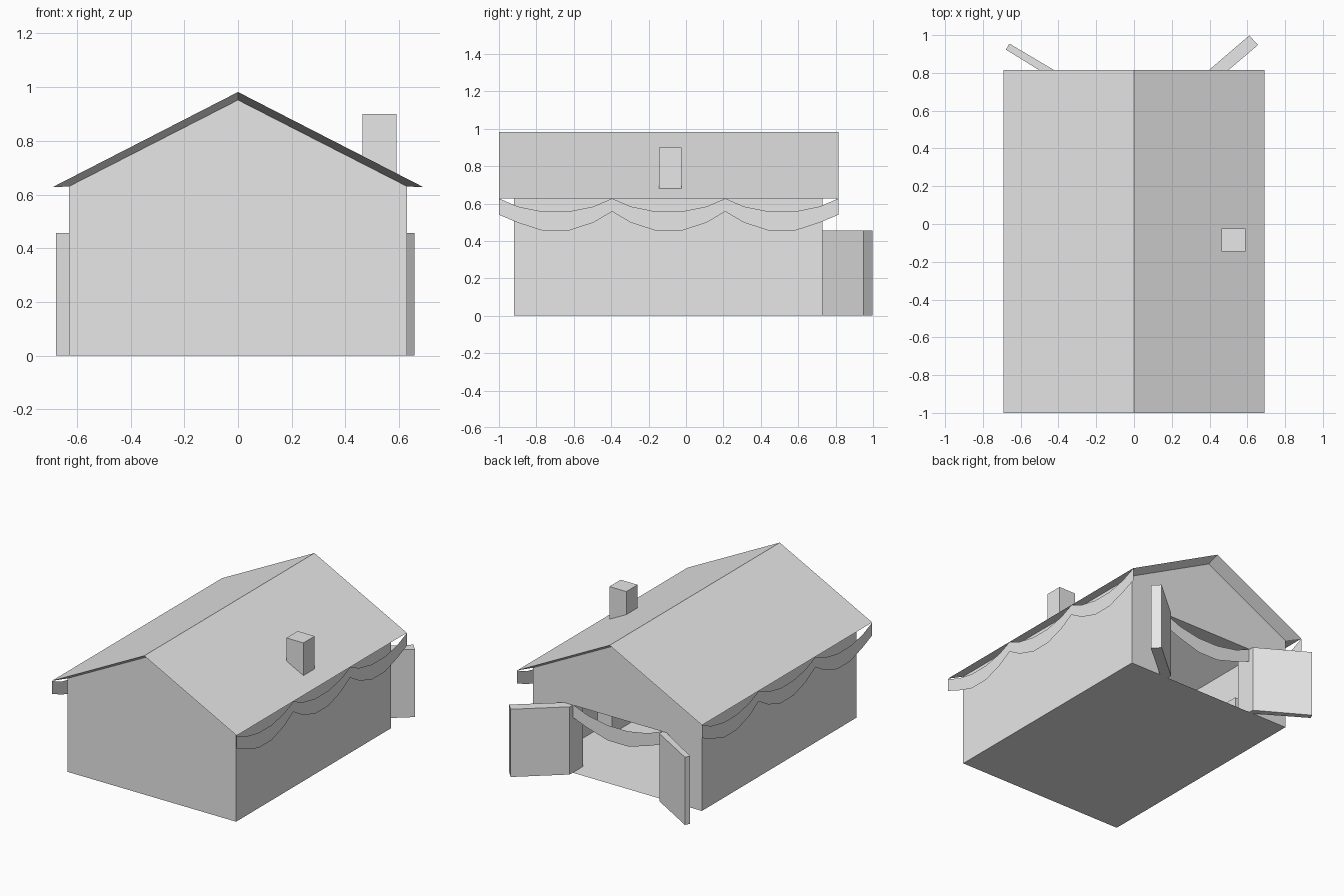
import bpy, bmesh, math

if "Cube" in bpy.data.objects:
    bpy.data.objects.remove(bpy.data.objects["Cube"])

grey = bpy.data.materials.new("plain_grey")
grey.diffuse_color = (0.8, 0.8, 0.8, 1)
grey.use_nodes = True
grey.node_tree.nodes["Principled BSDF"].inputs["Base Color"].default_value = grey.diffuse_color


def make(name, faces, flip=False, recalc=True):
    """Mesh from a list of faces given as point lists, with shared points merged."""
    bm = bmesh.new()
    for f in faces:
        bm.faces.new([bm.verts.new(p) for p in f])
    bmesh.ops.remove_doubles(bm, verts=bm.verts, dist=0.0005)
    if recalc:
        bmesh.ops.recalc_face_normals(bm, faces=bm.faces)
    if flip:
        bmesh.ops.reverse_faces(bm, faces=bm.faces)
    me = bpy.data.meshes.new(name)
    bm.to_mesh(me)
    bm.free()
    me.materials.append(grey)
    ob = bpy.data.objects.new(name, me)
    bpy.context.collection.objects.link(ob)
    return ob


def prism(name, plan, z0, z1):
    n = len(plan)
    lo = [(x, y, z0) for x, y in plan]
    hi = [(x, y, z1) for x, y in plan]
    sides = [[lo[i], lo[(i + 1) % n], hi[(i + 1) % n], hi[i]] for i in range(n)]
    return make(name, [lo, hi] + sides)


def box(name, x0, x1, y0, y1, z0, z1):
    return prism(name, [(x0, y0), (x1, y0), (x1, y1), (x0, y1)], z0, z1)


def at(profile, y):
    return [(x, y, z) for x, z in profile]


def bridge(a, b):
    return [[a[i], a[i + 1], b[i + 1], b[i]] for i in range(len(a) - 1)]


# House shell: walls, roof planes, sloping soffits and floor
DW, DH = 0.335, 0.457
Y0, Y1, YI = -0.92, 0.73, 0.62
door_gap = [(DW, 0), (DW, DH), (-DW, DH), (-DW, 0)]
top = [(-0.63, 0.63), (0, 0.952), (0.63, 0.63)]
roof = [(-0.69, 0.628), (0, 0.982), (0.69, 0.628)]
wall = [(-0.63, 0)] + top + [(0.63, 0)]
faces = [at(wall, Y0), at(wall + door_gap, Y1)]
faces += [[(s * 0.63, Y0, 0), (s * 0.63, Y1, 0), (s * 0.63, Y1, 0.63), (s * 0.63, Y0, 0.63)]
          for s in (-1, 1)]
faces += bridge(at(roof, -1), at(roof, 0.815))
faces += bridge(at(roof, -1), at(top, Y0)) + bridge(at(roof, 0.815), at(top, Y1))
for s in (-1, 1):
    faces.append([(s * 0.69, -1, 0.628), (s * 0.69, 0.815, 0.628),
                  (s * 0.63, Y1, 0.63), (s * 0.63, Y0, 0.63)])
faces.append([(-0.63, Y0, 0), (0.63, Y0, 0), (0.63, Y1, 0),
              (DW, Y1, 0), (-DW, Y1, 0), (-0.63, Y1, 0)])
make("house_shell", faces)

# Interior lining and door reveal
inner = [(-0.57, 0), (-0.57, 0.6), (0, 0.9), (0.57, 0.6), (0.57, 0)]
faces = [at(inner, -0.86), at(inner + door_gap, YI)]
faces += bridge(at(inner, -0.86), at(inner, YI)) + bridge(at(door_gap, YI), at(door_gap, Y1))
make("interior_lining", faces, flip=True)

# Open doors at the back
prism("right_door", [(DW, Y1), (DW, 0.762), (0.61, 0.998), (0.657, 0.948), (0.40, Y1)], 0, DH)
prism("left_door", [(-DW, Y1), (-DW, 0.763), (-0.66, 0.955), (-0.678, 0.923), (-0.364, Y1)], 0, DH)

# Chimney, and the fireplace below it
box("chimney", 0.463, 0.59, -0.145, -0.025, 0.64, 0.90)
box("fireplace", 0.46, 0.57, -0.34, 0.13, 0, 0.36)

# Scalloped bunting sheets: (fraction along, top height, bottom height)
SCALLOP = [(0, 0, -0.07), (0.165, -0.043, -0.129), (0.385, -0.07, -0.172),
           (0.615, -0.07, -0.172), (0.835, -0.043, -0.129), (1, 0, -0.07)]


def bunting(name, start, end, z, count):
    faces = []
    for k in range(count):
        up, down = [], []
        for t, a, b in SCALLOP:
            f = (k + t) / count
            x, y = (start[i] + (end[i] - start[i]) * f for i in (0, 1))
            outer = (k == 0 and t == 0) or (k == count - 1 and t == 1)
            up.append((x, y, z + a))
            down.append((x, y, z + b - (0.017 if outer else 0)))
        faces += bridge(up, down)
    return make(name, faces)


bunting("right_bunting", (0.69, -1), (0.69, 0.815), 0.627, 3)
bunting("left_bunting", (-0.69, 0.815), (-0.69, -1), 0.627, 3)
bunting("door_bunting", (DW, 0.725), (-DW, 0.725), DH, 1)

# Small furniture inside
box("small_table", -0.47, -0.37, 0.45, 0.55, 0.0, 0.2)
ring = [(0.36 + 0.045 * math.cos(i * math.pi / 4), -0.68 + 0.045 * math.sin(i * math.pi / 4))
        for i in range(8)]
prism("pot", ring, 0, 0.1)
